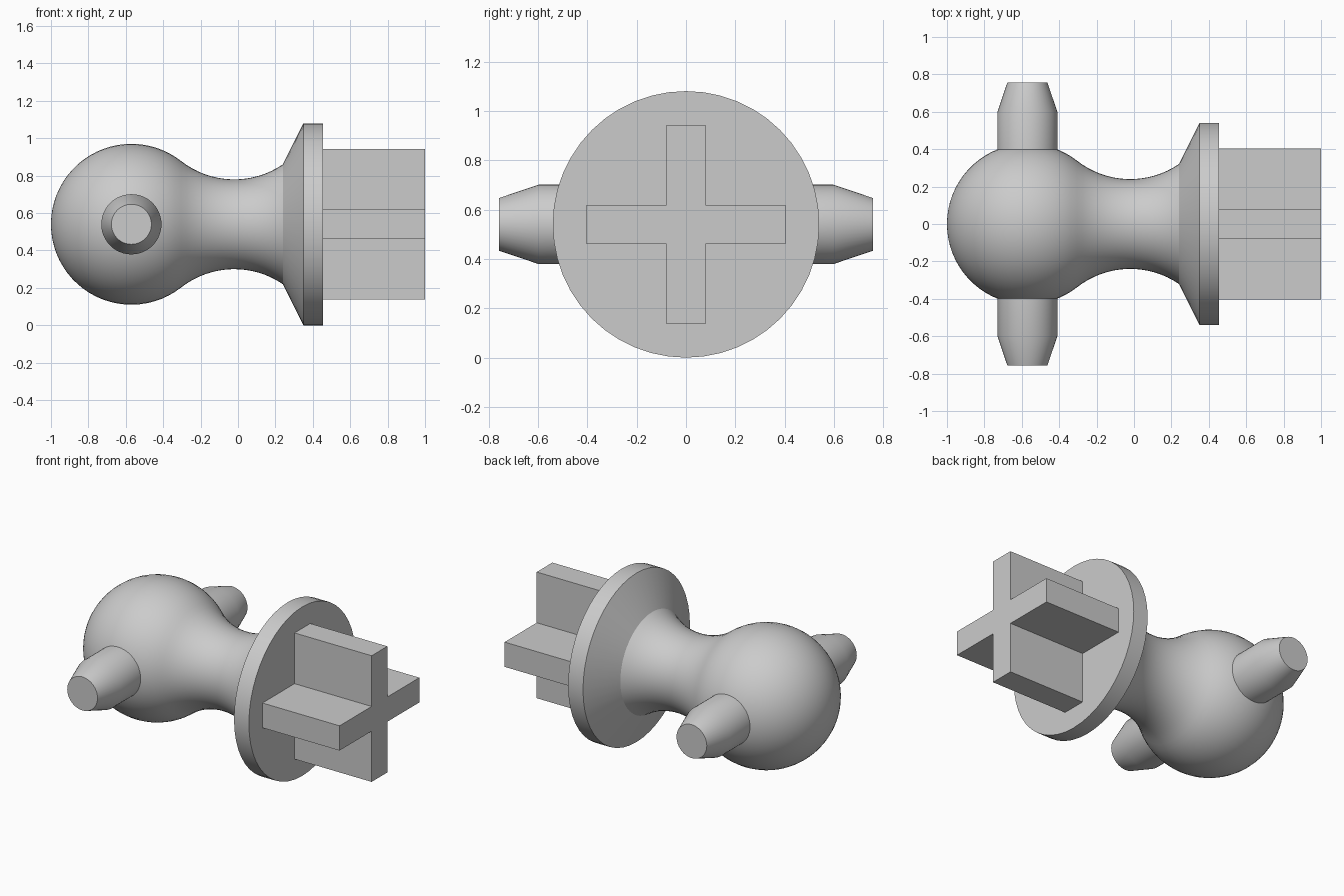
import bpy, bmesh
from math import sin, cos, pi, atan2, sqrt, radians
from mathutils import Matrix, Vector

cube = bpy.data.objects.get("Cube")
if cube:
    bpy.data.objects.remove(cube, do_unlink=True)

AXIS_Z = 0.54      # height of the main axis
BALL_X, BALL_R = -0.57, 0.43
SIDES = 48

grey = bpy.data.materials.new("plain grey")
grey.use_nodes = True
colour = (0.6, 0.6, 0.6, 1)
grey.diffuse_color = colour
grey.node_tree.nodes["Principled BSDF"].inputs["Base Color"].default_value = colour


def finish(name, bm, smooth=True):
    bmesh.ops.recalc_face_normals(bm, faces=bm.faces)
    mesh = bpy.data.meshes.new(name)
    bm.to_mesh(mesh)
    bm.free()
    mesh.materials.append(grey)
    obj = bpy.data.objects.new(name, mesh)
    bpy.context.collection.objects.link(obj)
    if smooth:
        bpy.ops.object.select_all(action='DESELECT')
        obj.select_set(True)
        bpy.context.view_layer.objects.active = obj
        bpy.ops.object.shade_smooth_by_angle(angle=radians(24))
    return obj


def lathe(name, profile, sides, matrix):
    """Spin (along, radius) points about local z, then place with matrix."""
    bm = bmesh.new()
    verts = [bm.verts.new((r, 0, a)) for a, r in profile]
    edges = [bm.edges.new(pair) for pair in zip(verts, verts[1:])]
    bmesh.ops.spin(bm, geom=verts + edges, cent=(0, 0, 0), axis=(0, 0, 1),
                   angle=2 * pi, steps=sides, use_duplicate=False)
    bmesh.ops.remove_doubles(bm, verts=bm.verts, dist=1e-5)
    bmesh.ops.transform(bm, matrix=matrix, verts=bm.verts)
    return finish(name, bm)


def arc(cx, cr, radius, start, end, steps):
    return [(cx + radius * cos(start + (end - start) * i / steps),
             cr + radius * sin(start + (end - start) * i / steps))
            for i in range(steps + 1)]


# Ball, concave neck tangent to it, and flared flange as one turned body
neck_x, neck_c, neck_r = -0.02, 0.701, 0.461
tangent = atan2(neck_c, neck_x - BALL_X)
neck_end = atan2(-sqrt(neck_r ** 2 - 0.26 ** 2), 0.26)
body = [(BALL_X - BALL_R, 0)]
body += arc(BALL_X, 0, BALL_R, pi, tangent, 24)[1:]
body += arc(neck_x, neck_c, neck_r, tangent - pi, neck_end, 16)[1:]
body += [(0.35, 0.54), (0.455, 0.54), (0.455, 0)]
along_x = Matrix.Translation((0, 0, AXIS_Z)) @ Matrix.Rotation(pi / 2, 4, 'Y')
lathe("ball_neck_and_flange", body, SIDES, along_x)

# Tapered pegs on both sides of the ball
peg = [(0.3, 0), (0.3, 0.161), (0.597, 0.161), (0.757, 0.107), (0.757, 0)]
for name, turn in (("front_peg", pi / 2), ("back_peg", -pi / 2)):
    place = Matrix.Translation((BALL_X, 0, AXIS_Z)) @ Matrix.Rotation(turn, 4, 'X')
    lathe(name, peg, SIDES, place)

# Cross-shaped shaft: one plus outline extruded along x
arm, half = 0.403, 0.079
quarter = [Vector((arm, -half)), Vector((arm, half)), Vector((half, half))]
bm = bmesh.new()
outline = []
for k in range(4):
    rot = Matrix.Rotation(k * pi / 2, 2)
    for p in quarter:
        q = rot @ p
        outline.append(bm.verts.new((0.455, q.x, q.y + AXIS_Z)))
face = bm.faces.new(outline)
ext = bmesh.ops.extrude_face_region(bm, geom=[face], use_keep_orig=True)
moved = [g for g in ext["geom"] if isinstance(g, bmesh.types.BMVert)]
bmesh.ops.translate(bm, verts=moved, vec=(0.545, 0, 0))
finish("cross_shaft", bm, smooth=False)
